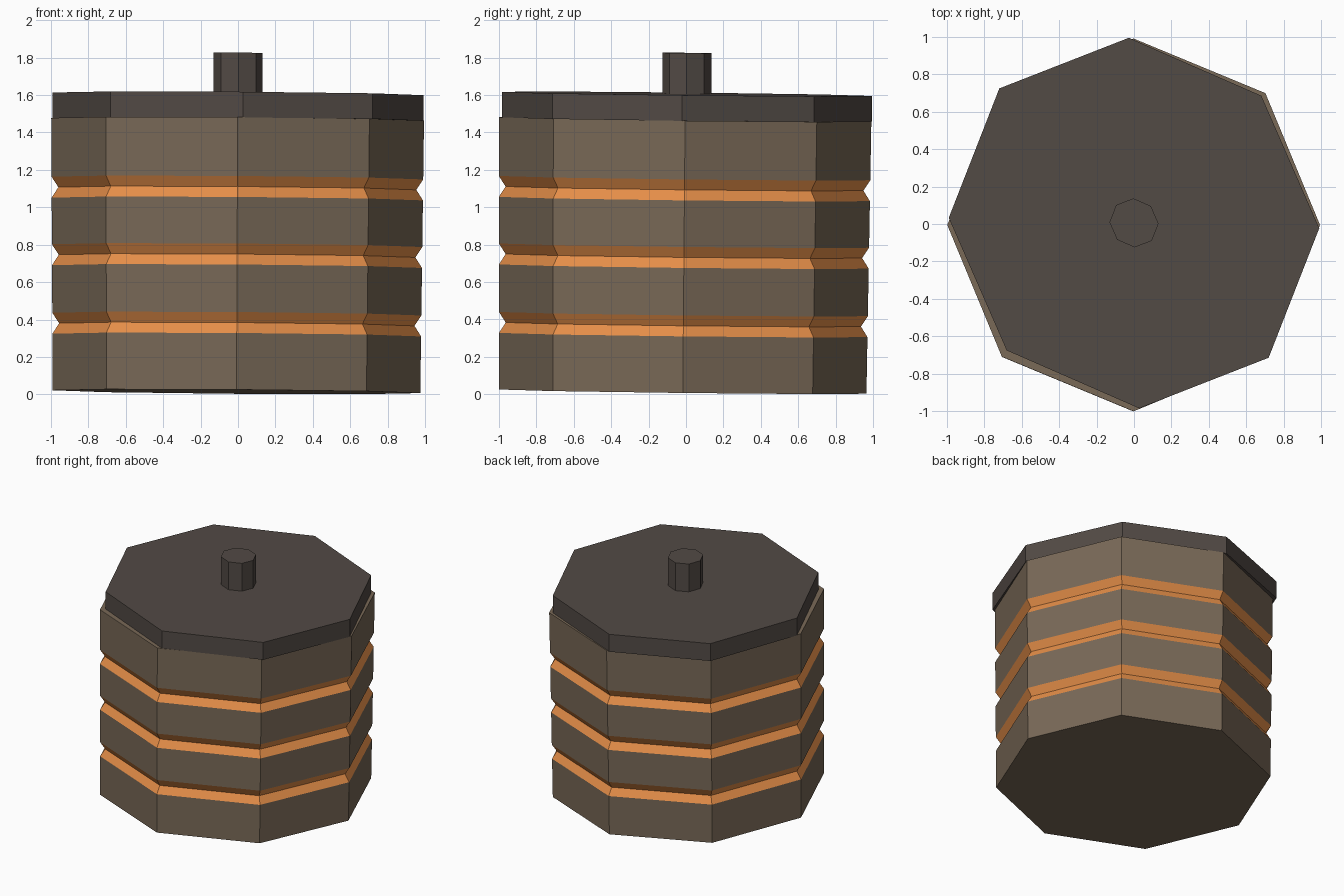
import bpy, bmesh, math

if "Cube" in bpy.data.objects:
    bpy.data.objects.remove(bpy.data.objects["Cube"])

SIDES = 8
TILT = (-0.0075, -0.0115)      # slight lean: z change per unit x and y


def material(name, rgb):
    m = bpy.data.materials.new(name)
    lin = [(c / 255 / 12.92) if c / 255 <= 0.04045 else ((c / 255 + 0.055) / 1.055) ** 2.4 for c in rgb]
    m.diffuse_color = (*lin, 1)
    m.use_nodes = True
    m.node_tree.nodes["Principled BSDF"].inputs["Base Color"].default_value = m.diffuse_color
    return m


wood = material("brown wood", (121, 105, 87))
orange = material("orange band", (230, 143, 73))
dark = material("dark lid", (82, 74, 69))


def stack(name, rings, mats, skew=0.0, is_band=lambda i: False):
    """Octagonal rings (radius, z, centre x, centre y) joined and capped."""
    bm = bmesh.new()
    loops = []
    for r, z, cx, cy in rings:
        loop = []
        for k in range(SIDES):
            a = 2 * math.pi * k / SIDES
            x, y = r * math.cos(a), r * math.sin(a)
            # skew stretches the outline along one diagonal
            x, y = x - skew * y, y - skew * x
            loop.append(bm.verts.new((cx + x, cy + y, z + TILT[0] * x + TILT[1] * y)))
        loops.append(loop)
    for i, (lo, hi) in enumerate(zip(loops, loops[1:])):
        for k in range(SIDES):
            n = (k + 1) % SIDES
            f = bm.faces.new((lo[k], lo[n], hi[n], hi[k]))
            f.material_index = 1 if is_band(i) else 0
    bm.faces.new(loops[0][::-1])
    bm.faces.new(loops[-1])
    me = bpy.data.meshes.new(name)
    bm.to_mesh(me)
    bm.free()
    for m in mats:
        me.materials.append(m)
    ob = bpy.data.objects.new(name, me)
    bpy.context.collection.objects.link(ob)
    return ob


# barrel body with three V-shaped grooves
def body_ring(z, inset=0.0):
    t = z / 1.47
    return (0.982 + 0.014 * t - inset, z, -0.008 + 0.006 * t, -0.0175 + 0.0125 * t)


rings = [body_ring(0.0145)]
for z in (0.373, 0.739, 1.1):
    rings += [body_ring(z - 0.056), body_ring(z, 0.036), body_ring(z + 0.056)]
rings.append(body_ring(1.47))
stack("barrel_body", rings, [wood, orange], is_band=lambda i: i % 3 != 0)

# lid, slightly out of round
stack("lid", [(0.99, 1.469, 0, 0.005), (0.99, 1.606, 0, 0.005)], [dark], skew=0.028)

# knob on the lid
stack("lid_knob", [(0.131, 1.595, 0, 0.006), (0.131, 1.825, 0, 0.006)], [dark], skew=0.028)
